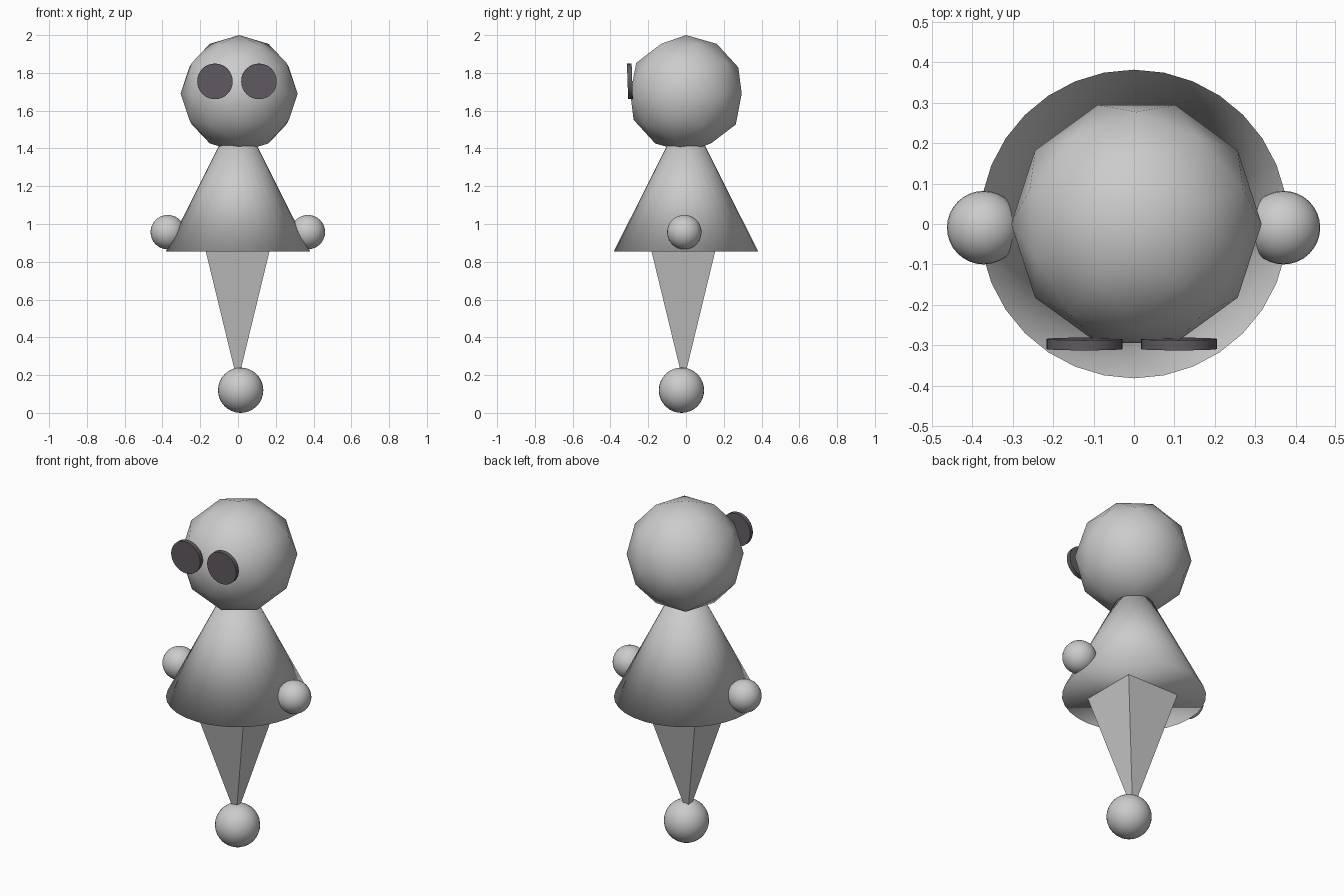
import bpy
from math import radians

if "Cube" in bpy.data.objects:
    bpy.data.objects.remove(bpy.data.objects["Cube"])


def finish(name, smooth=True):
    """Name the new object and set its shading."""
    ob = bpy.context.object
    ob.name = name
    if smooth:
        bpy.ops.object.shade_smooth()
    return ob


def ball(name, loc, radius):
    bpy.ops.mesh.primitive_uv_sphere_add(segments=32, ring_count=16, radius=radius, location=loc)
    return finish(name)


def cone(name, sides, x, y, z0, z1, r0, r1, turn=0.0, smooth=True):
    bpy.ops.mesh.primitive_cone_add(vertices=sides, radius1=r0, radius2=r1, depth=z1 - z0,
                                    location=(x, y, (z0 + z1) / 2), rotation=(0, 0, turn))
    return finish(name, smooth)


# Head: coarse icosphere with smooth shading
bpy.ops.mesh.primitive_ico_sphere_add(subdivisions=2, radius=0.31, location=(0.006, 0, 1.69),
                                      rotation=(0, 0, radians(18)))
finish("head")

# Eyes: thin dark discs on the face, leaning slightly forward
dark = bpy.data.materials.new("eye_dark")
dark.diffuse_color = (0.12, 0.105, 0.12, 1)
dark.use_nodes = True
dark.node_tree.nodes["Principled BSDF"].inputs["Base Color"].default_value = dark.diffuse_color
for side, x in (("left", -0.122), ("right", 0.111)):
    bpy.ops.mesh.primitive_cylinder_add(vertices=32, radius=0.094, depth=0.025,
                                        location=(x, -0.297, 1.755),
                                        rotation=(radians(92), 0, 0))
    eye = finish("eye_" + side, smooth=False)
    bpy.ops.object.shade_smooth_by_angle(angle=radians(30))
    eye.data.materials.append(dark)

# Body: flared skirt shape running up into the head
cone("body", 32, 0, 0, 0.855, 1.43, 0.382, 0.093)

# Leg: four-sided inverted pyramid
cone("leg", 4, -0.002, -0.014, 0.16, 0.86, 0.0, 0.24, radians(45), smooth=False)

# Foot and hands
ball("foot", (0.014, -0.024, 0.12), 0.12)
for side, x in (("left", -0.372), ("right", 0.37)):
    ball("hand_" + side, (x, -0.009, 0.957), 0.091)
